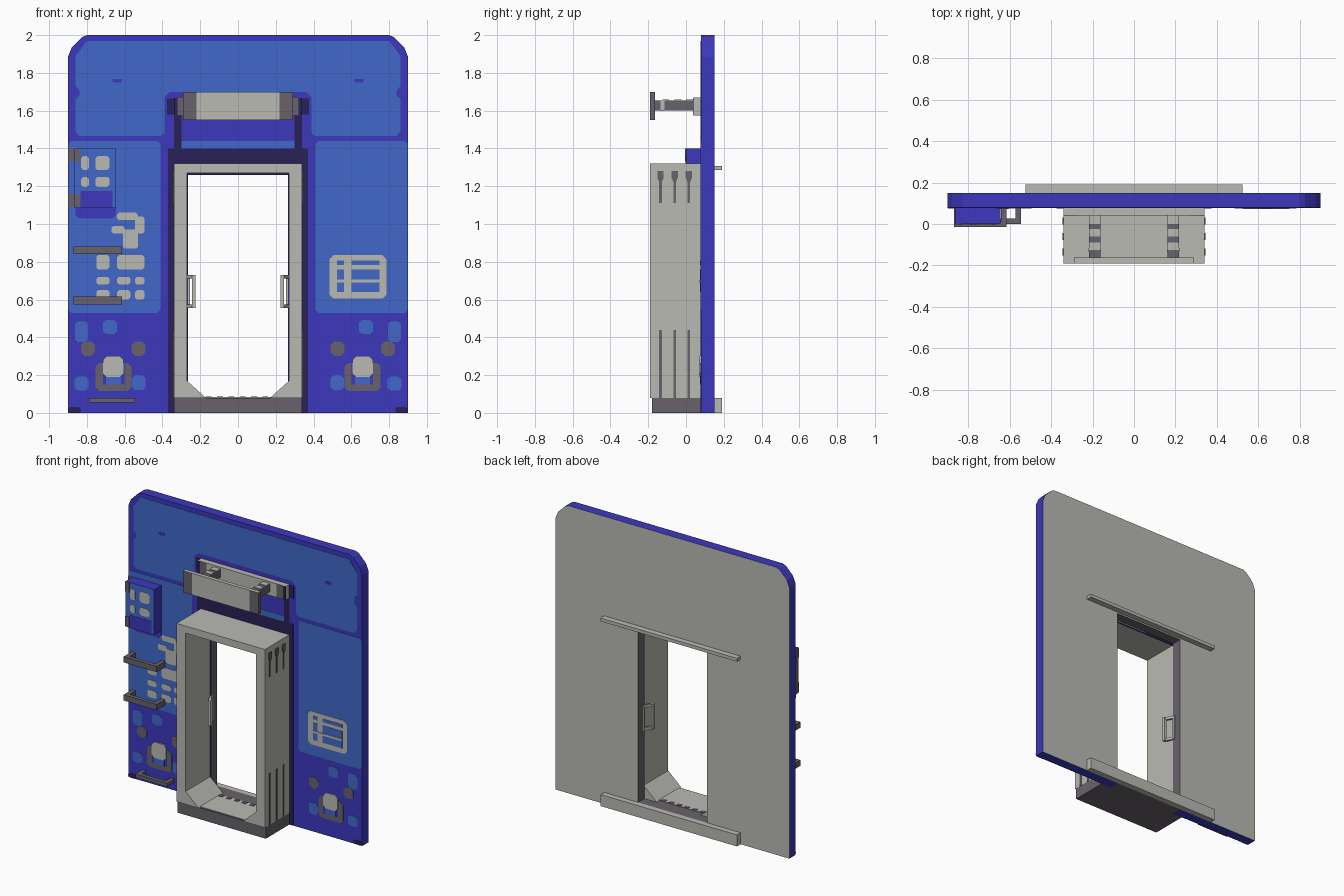
import bpy, bmesh

if "Cube" in bpy.data.objects:
    bpy.data.objects.remove(bpy.data.objects["Cube"])

def mat(name, rgb):
    m = bpy.data.materials.new(name)
    m.diffuse_color = (*rgb, 1)
    m.use_nodes = True
    m.node_tree.nodes["Principled BSDF"].inputs["Base Color"].default_value = m.diffuse_color
    return m

LIGHT_BLUE = mat("light_blue", (0.052, 0.136, 0.59))
INDIGO = mat("indigo_blue", (0.045, 0.04, 0.51))
NAVY = mat("dark_navy", (0.023, 0.014, 0.095))
DARK = mat("dark_grey", (0.14, 0.124, 0.146))
GREY = mat("light_grey", (0.49, 0.49, 0.456))
WALL_Y = 0.08

def prism(name, pts, a, b, m, axis="y", rule=None):
    """Extrude a 2D outline from a to b along an axis; rule(normal) picks other materials."""
    place = {"x": lambda p, t: (t, p[0], p[1]),
             "y": lambda p, t: (p[0], t, p[1]),
             "z": lambda p, t: (p[0], p[1], t)}[axis]
    bm = bmesh.new()
    lo = [bm.verts.new(place(p, a)) for p in pts]
    hi = [bm.verts.new(place(p, b)) for p in pts]
    bm.faces.new(lo)
    bm.faces.new(hi)
    n = len(pts)
    for i in range(n):
        j = (i + 1) % n
        bm.faces.new((lo[i], lo[j], hi[j], hi[i]))
    bmesh.ops.recalc_face_normals(bm, faces=bm.faces[:])
    mats = [m]
    if rule:
        for f in bm.faces:
            pick = rule(f.normal)
            if pick:
                if pick not in mats:
                    mats.append(pick)
                f.material_index = mats.index(pick)
    me = bpy.data.meshes.new(name)
    bm.to_mesh(me)
    bm.free()
    for k in mats:
        me.materials.append(k)
    ob = bpy.data.objects.new(name, me)
    bpy.context.collection.objects.link(ob)
    return ob

def rect(x0, x1, z0, z1, c=0):
    if not c:
        return [(x0, z0), (x1, z0), (x1, z1), (x0, z1)]
    return [(x0 + c, z0), (x1 - c, z0), (x1, z0 + c), (x1, z1 - c),
            (x1 - c, z1), (x0 + c, z1), (x0, z1 - c), (x0, z0 + c)]

def box(name, x0, x1, y0, y1, z0, z1, m, rule=None):
    return prism(name, rect(x0, x1, z0, z1), y0, y1, m, rule=rule)

def plate(name, pts, m, level=1, y=WALL_Y):
    """Thin painted plate on a front surface."""
    return prism(name, pts, y - 0.002 * level, y, m)

def mx(s, x0, x1):
    return sorted((s * x0, s * x1))

# End wall with doorway: blue front and edges, grey back, dark door jambs
half = [(0.265, 0), (0.9, 0), (0.9, 1.885), (0.88, 1.935), (0.825, 1.99), (0.80, 2.0)]
outline = [(0.265, 1.275)] + half + [(-x, z) for x, z in reversed(half)] + [(-0.265, 1.275)]
wall = prism("end_wall", outline, WALL_Y, 0.15, INDIGO,
             rule=lambda n: GREY if n.y > 0.5 else None)
wall.data.materials.append(DARK)
for f in wall.data.polygons:
    c = f.center
    if abs(f.normal.y) < 0.5 and abs(c.x) < 0.3 and 0.1 < c.z < 1.5:
        f.material_index = 2

# Painted panels on the wall front
top = [(0.86, 1.49), (0.86, 1.66), (0.84, 1.68), (0.84, 1.71), (0.86, 1.73),
       (0.86, 1.89), (0.80, 1.97)]
notch = [(0.36, 1.70), (0.39, 1.67), (0.39, 1.48), (0.41, 1.465), (0.84, 1.465)]
right = notch + top
plate("upper_panel", right + [(-x, z) for x, z in reversed(right)], LIGHT_BLUE)
plate("header_strip", rect(-0.3, 0.3, 1.40, 1.44), LIGHT_BLUE)
plate("door_surround_top", rect(-0.37, 0.37, 1.26, 1.40), NAVY)
for s, side in ((-1, "left"), (1, "right")):
    plate(side + "_middle_panel", rect(*mx(s, 0.41, 0.898), 0.53, 1.44, 0.015), LIGHT_BLUE)
    plate(side + "_door_surround", rect(*mx(s, 0.268, 0.37), 0, 1.26), NAVY)
    plate(side + "_header_post", rect(*mx(s, 0.30, 0.34), 1.40, 1.58), NAVY)
    plate(side + "_header_cap", rect(*mx(s, 0.30, 0.375), 1.58, 1.665), NAVY, 2)
    plate(side + "_corner_foot", rect(*mx(s, 0.83, 0.9), 0, 0.03, 0.012), NAVY)
    plate(side + "_upper_mark", rect(*mx(s, 0.615, 0.665), 1.748, 1.768, 0.006), INDIGO, 2)
    # round painted spots
    for x, z, w, h in ((0.828, 0.43, 0.035, 0.055), (0.678, 0.455, 0.037, 0.037),
                       (0.828, 0.155, 0.037, 0.037), (0.525, 0.16, 0.035, 0.04)):
        plate(side + "_blue_spot", rect(*mx(s, x - w, x + w), z - h, z + h, 0.015), LIGHT_BLUE)
    for x in (0.527, 0.795):
        plate(side + "_grey_spot", rect(*mx(s, x - 0.037, x + 0.037), 0.302, 0.378, 0.02), DARK)
    # coupling emblem-free bracket
    plate(side + "_bracket", rect(*mx(s, 0.565, 0.755), 0.115, 0.265, 0.02), DARK)
    plate(side + "_bracket_gap", rect(*mx(s, 0.60, 0.715), 0.15, 0.26), INDIGO, 2)
    plate(side + "_bracket_strip", rect(*mx(s, 0.62, 0.70), 0.15, 0.19), LIGHT_BLUE, 3)
    plate(side + "_bracket_block", rect(*mx(s, 0.605, 0.715), 0.19, 0.30, 0.02), GREY, 4)

# Gangway tunnel, sill and floor
arch = [(0.17, 0.08), (0.34, 0.08), (0.34, 1.32), (-0.34, 1.32), (-0.34, 0.08), (-0.17, 0.08),
        (-0.27, 0.17), (-0.27, 1.27), (0.27, 1.27), (0.27, 0.17)]
prism("gangway_tunnel", arch, -0.19, WALL_Y, GREY)
box("gangway_sill", -0.34, 0.34, -0.18, WALL_Y, 0, 0.08, DARK)
box("door_sill", -0.265, 0.265, WALL_Y, 0.15, 0, 0.08, DARK)
box("gangway_floor", -0.2, 0.2, -0.17, 0.05, 0.08, 0.083, GREY)
for i in range(6):
    x = -0.17 + i * 0.06
    box("floor_tread", x, x + 0.03, 0.025, 0.05, 0.08, 0.086, DARK)

# Slots on the tunnel sides
for s, side in ((-1, "left"), (1, "right")):
    for y, w in ((-0.135, 0.009), (-0.06, 0.006), (0.015, 0.006)):
        for z0, z1 in ((1.11, 1.28), (0.08, 0.44)):
            box(side + "_slot", *mx(s, 0.34, 0.344), y - w, y + w, z0, z1, DARK)
        cap = [(y - 0.006, 1.22), (y + 0.006, 1.22), (y + 0.017, 1.245),
               (y + 0.017, 1.28), (y - 0.017, 1.28), (y - 0.017, 1.245)]
        prism(side + "_slot_cap", cap, s * 0.34, s * 0.345, DARK, axis="x")
    # door handle: grip, two angled posts and a base bar
    box(side + "_door_handle_grip", *mx(s, 0.225, 0.243), 0.02, 0.04, 0.555, 0.73, GREY)
    box(side + "_door_handle_base", *mx(s, 0.255, 0.268), 0.085, 0.10, 0.555, 0.73, GREY)
    for z in (0.555, 0.712):
        post = [(s * 0.225, 0.025), (s * 0.243, 0.02), (s * 0.27, 0.08), (s * 0.27, 0.10)]
        prism(side + "_door_handle_post", post, z, z + 0.018, GREY, axis="z")

# Buffer above the door: front plate, arms and back plate
box("buffer_front_plate", -0.22, 0.22, -0.19, -0.163, 1.55, 1.70, GREY)
box("buffer_back_plate", -0.34, 0.34, 0.04, WALL_Y, 1.575, 1.67, GREY)
for s, side in ((-1, "left"), (1, "right")):
    box(side + "_buffer_plate_end", *mx(s, 0.22, 0.29), -0.19, -0.163, 1.55, 1.70, DARK,
        rule=lambda n: GREY if n.z > 0.5 else None)
    plate(side + "_back_plate_end", rect(*mx(s, 0.27, 0.32), 1.577, 1.668), DARK, 1, 0.04)
    plate(side + "_back_plate_tip", rect(*mx(s, 0.32, 0.34), 1.577, 1.668), NAVY, 1, 0.04)
    box(side + "_buffer_arm", *mx(s, 0.163, 0.217), -0.163, 0.04, 1.60, 1.655, DARK)
    box(side + "_arm_ring", *mx(s, 0.16, 0.22), -0.135, -0.115, 1.598, 1.655, GREY)
    for y0, y1 in ((-0.125, -0.09), (-0.06, -0.025), (0.0, 0.04)):
        box(side + "_arm_band", *mx(s, 0.163, 0.217), y0, y1, 1.655, 1.659, GREY)

# Equipment box on the left
plate("box_shadow_panel", rect(-0.86, -0.645, 1.03, 1.12, 0.02), INDIGO, 2)
box("equipment_box", -0.865, -0.645, 0.0, WALL_Y, 1.085, 1.40, INDIGO,
    rule=lambda n: LIGHT_BLUE if n.y < -0.5 else DARK if n.x < -0.5 else None)
plate("box_lower_band", rect(-0.835, -0.665, 1.087, 1.175), INDIGO, 1, 0)
for z0, z1 in ((1.33, 1.40), (1.09, 1.16)):
    plate("box_hinge", rect(-0.865, -0.835, z0, z1), DARK, 2, 0)
    plate("box_hinge_wall", rect(-0.899, -0.865, z0, z1), DARK, 2)
for x0, x1 in ((-0.83, -0.79), (-0.755, -0.68)):
    for z0, z1 in ((1.285, 1.36), (1.195, 1.25)):
        plate("box_label_block", rect(x0, x1, z0, z1, 0.012), GREY, 1, 0)

# Abstract grey blocks under the box
for x0, x1, z0, z1 in ((-0.75, -0.68, 0.60, 0.65), (-0.64, -0.57, 0.60, 0.65),
                       (-0.545, -0.495, 0.60, 0.65), (-0.75, -0.68, 0.68, 0.72),
                       (-0.64, -0.57, 0.68, 0.72), (-0.545, -0.495, 0.68, 0.72),
                       (-0.75, -0.68, 0.76, 0.835), (-0.64, -0.495, 0.76, 0.835),
                       (-0.61, -0.53, 0.87, 0.97), (-0.67, -0.60, 0.95, 0.99),
                       (-0.64, -0.53, 1.02, 1.06), (-0.545, -0.495, 0.95, 1.04)):
    plate("label_block", rect(x0, x1, z0, z1, 0.01), GREY, 2)

# Grid plate on the right
plate("grid_plate", rect(0.485, 0.785, 0.605, 0.835, 0.02), GREY, 2)
for x0, x1 in ((0.525, 0.56), (0.60, 0.75)):
    for z0, z1 in ((0.64, 0.76), (0.783, 0.806)):
        plate("grid_cell", rect(x0, x1, z0, z1), LIGHT_BLUE, 3)
plate("grid_divider", rect(0.525, 0.75, 0.69, 0.705), GREY, 4)

# Step bars on the left
for x0, x1, z, h, y in ((-0.87, -0.615, 0.84, 0.04, -0.015), (-0.87, -0.615, 0.575, 0.04, -0.015),
                        (-0.79, -0.545, 0.055, 0.025, 0.0)):
    box("step_bar", x0, x1, y, y + 0.027, z, z + h, DARK)
    for px in (x0, x1 - 0.028):
        box("step_bar_post", px, px + 0.028, y + 0.027, WALL_Y, z, z + h, DARK)

# Rails on the back
box("back_top_rail", -0.525, 0.525, 0.15, 0.19, 1.285, 1.308, GREY)
box("back_bottom_rail", -0.525, 0.525, 0.15, 0.19, 0, 0.08, GREY)
